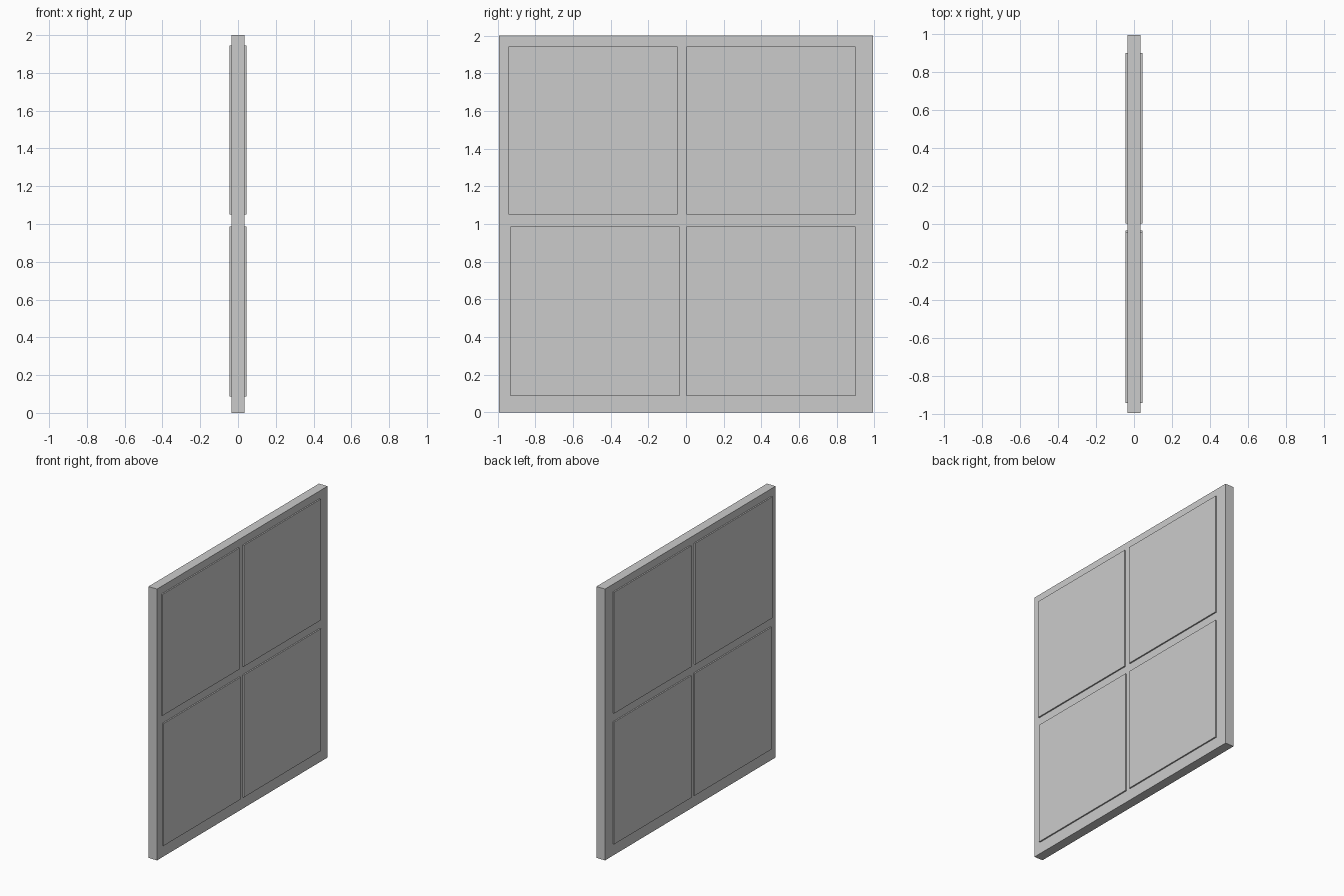
import bpy, bmesh, random
from mathutils import Vector

if "Cube" in bpy.data.objects:
    bpy.data.objects.remove(bpy.data.objects["Cube"])

random.seed(7)


def add_object(name, bm):
    mesh = bpy.data.meshes.new(name)
    bm.to_mesh(mesh)
    bm.free()
    obj = bpy.data.objects.new(name, mesh)
    bpy.context.collection.objects.link(obj)
    return obj


# Window frame: flat lattice with four openings, extruded through its depth
def window_frame(half_depth, ys, zs):
    bm = bmesh.new()
    grid = [[bm.verts.new((-half_depth, y, z)) for z in zs] for y in ys]
    for i in range(len(ys) - 1):
        for j in range(len(zs) - 1):
            if i % 2 and j % 2:
                continue  # opening
            bm.faces.new((grid[i][j], grid[i + 1][j],
                          grid[i + 1][j + 1], grid[i][j + 1]))
    ext = bmesh.ops.extrude_face_region(bm, geom=bm.faces[:],
                                        use_keep_orig=True)
    moved = [g for g in ext["geom"] if isinstance(g, bmesh.types.BMVert)]
    bmesh.ops.translate(bm, verts=moved, vec=(2 * half_depth, 0, 0))
    bmesh.ops.recalc_face_normals(bm, faces=bm.faces)
    return add_object("window_frame", bm)


# Cracked pane: a slab cut into tightly fitting Voronoi shards
def cracked_pane(name, half_depth, y0, y1, z0, z1, count):
    seeds = [Vector((random.uniform(-half_depth, half_depth),
                     random.uniform(y0, y1), random.uniform(z0, z1)))
             for _ in range(count)]
    pane = bmesh.new()
    for seed in seeds:
        cell = bmesh.new()
        bmesh.ops.create_cube(cell, size=1)
        for v in cell.verts:
            v.co = Vector((v.co.x * 2 * half_depth,
                           (y0 + y1) / 2 + v.co.y * (y1 - y0),
                           (z0 + z1) / 2 + v.co.z * (z1 - z0)))
        for other in sorted(seeds, key=lambda p: (p - seed).length)[1:]:
            normal = (other - seed).normalized()
            middle = (seed + other) / 2
            if all((v.co - middle).dot(normal) < 1e-6 for v in cell.verts):
                continue
            cut = bmesh.ops.bisect_plane(
                cell, geom=cell.verts[:] + cell.edges[:] + cell.faces[:],
                dist=1e-6, plane_co=middle, plane_no=normal, clear_outer=True)
            rim = [g for g in cut["geom_cut"]
                   if isinstance(g, bmesh.types.BMEdge)]
            if len(rim) > 2:
                bmesh.ops.contextual_create(cell, geom=rim)
        bmesh.ops.recalc_face_normals(cell, faces=cell.faces)
        copies = {v: pane.verts.new(v.co) for v in cell.verts}
        for f in cell.faces:
            pane.faces.new([copies[v] for v in f.verts])
        cell.free()
    return add_object(name, pane)


window_frame(0.035,
             (-0.993, -0.928, -0.05, 0.008, 0.895, 0.993),
             (0, 0.092, 0.98, 1.056, 1.938, 2))

panes = {
    "pane_upper_left": (-0.942, -0.045, 1.05, 1.944, 45),
    "pane_upper_right": (0.003, 0.90, 1.05, 1.944, 30),
    "pane_lower_left": (-0.932, -0.035, 0.086, 0.987, 45),
    "pane_lower_right": (0.003, 0.90, 0.086, 0.987, 45),
}
for name, (y0, y1, z0, z1, count) in panes.items():
    cracked_pane(name, 0.045, y0, y1, z0, z1, count)
